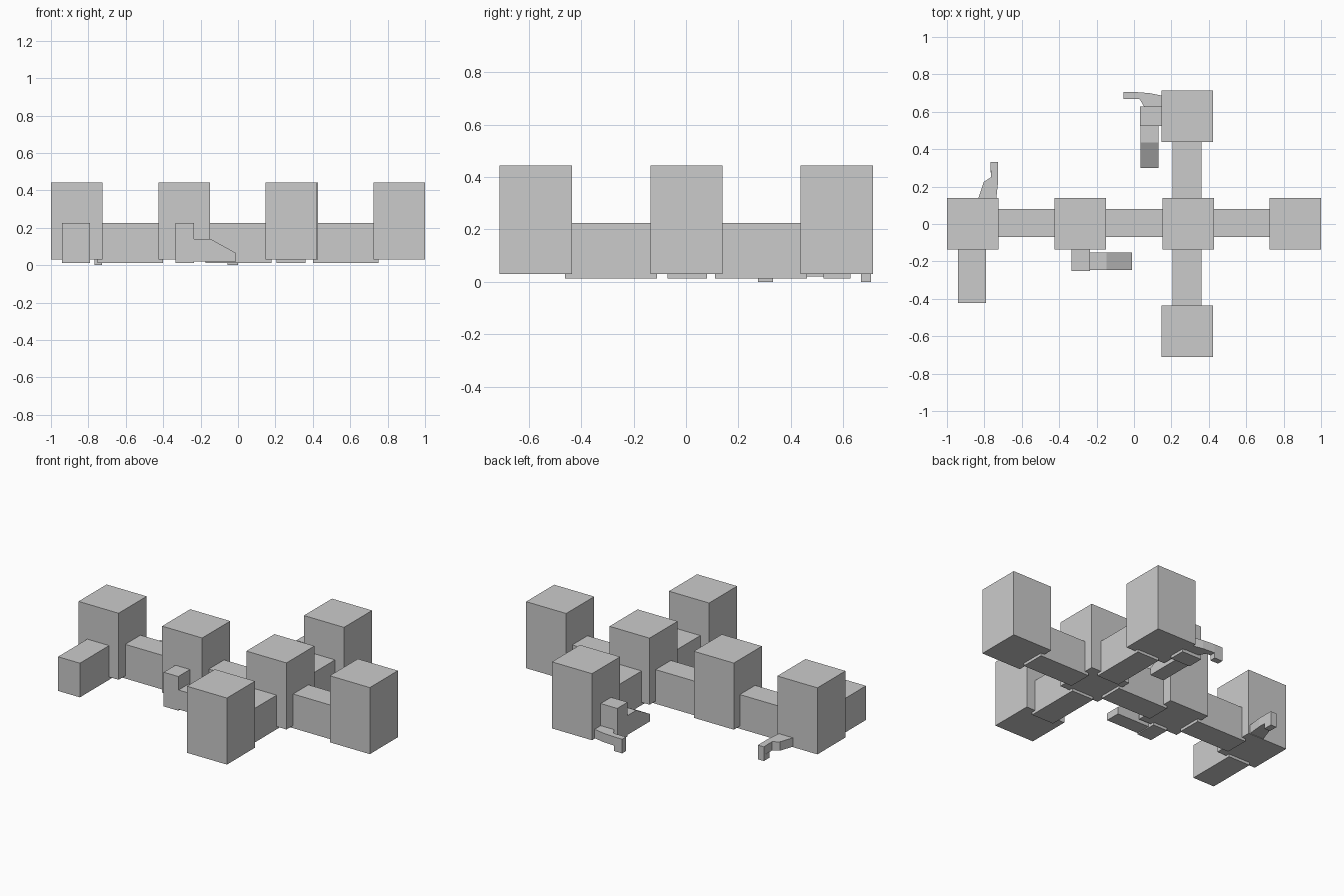
import bpy
from mathutils import Vector

if "Cube" in bpy.data.objects:
    bpy.data.objects.remove(bpy.data.objects["Cube"])


def add_mesh(name, verts, faces):
    me = bpy.data.meshes.new(name)
    me.from_pydata(verts, [], faces)
    ob = bpy.data.objects.new(name, me)
    bpy.context.collection.objects.link(ob)
    import bmesh
    bm = bmesh.new()
    bm.from_mesh(me)
    bmesh.ops.recalc_face_normals(bm, faces=bm.faces)
    bm.to_mesh(me)
    bm.free()
    return ob


def prism(name, base, offset):
    """Extrude a closed planar outline along an offset vector."""
    n = len(base)
    base = [Vector(p) for p in base]
    verts = base + [p + Vector(offset) for p in base]
    faces = [list(range(n))[::-1], list(range(n, 2 * n))]
    faces += [[i, (i + 1) % n, n + (i + 1) % n, n + i] for i in range(n)]
    return add_mesh(name, verts, faces)


def box(name, x0, x1, y0, y1, z0, z1):
    return prism(name, [(x0, y0, z0), (x1, y0, z0), (x1, y1, z0), (x0, y1, z0)],
                 (0, 0, z1 - z0))


# Tall blocks
H = 0.1375
towers = [(-0.8625, 0.002), (-0.2885, 0.002), (0.29, 0.002), (0.8625, 0.002),
          (0.284, 0.575), (0.284, -0.573)]
for i, (x, y) in enumerate(towers):
    box(f"tower_{i + 1}", x - H, x + H, y - H, y + H, 0.03, 0.443)

# Low connecting blocks, reaching slightly under the towers
LOW, TOP = 0.013, 0.225
for i, (x0, x1) in enumerate([(-0.75, -0.40), (-0.175, 0.178), (0.40, 0.75)]):
    box(f"corridor_{i + 1}", x0, x1, -0.07, 0.08, LOW, TOP)
for i, (y0, y1) in enumerate([(0.11, 0.462), (-0.462, -0.11)]):
    box(f"cross_corridor_{i + 1}", 0.207, 0.36, y0, y1, LOW, TOP)
box("side_wing", -0.94, -0.79, -0.422, -0.11, LOW, TOP)

# Porches
box("front_porch", -0.335, -0.235, -0.25, -0.11, LOW, TOP)
box("rear_porch", 0.033, 0.17, 0.525, 0.627, LOW, TOP)

# Sloped ramps leaving the porches: (distance, height)
ramp = [(0, 0.02), (0, 0.14), (0.09, 0.14), (0.226, 0.065), (0.226, 0.02)]
prism("front_ramp", [(-0.236 + d, -0.247, z) for d, z in ramp], (0, 0.095, 0))
prism("rear_ramp", [(0.036, 0.526 - d, z) for d, z in ramp], (0.095, 0, 0))


# Bent arms with a foot at the tip
def arm(name, outline, foot):
    prism(name, [(x, y, 0.033) for x, y in outline], (0, 0, 0.055))
    box(name + "_foot", *foot, 0, 0.036)


arm("side_arm",
    [(-0.835, 0.13), (-0.803, 0.225), (-0.765, 0.25), (-0.767, 0.332),
     (-0.726, 0.332), (-0.726, 0.23), (-0.737, 0.13)],
    (-0.767, -0.726, 0.275, 0.332))
arm("rear_arm",
    [(0.155, 0.685), (0.08, 0.7), (0.0, 0.706), (-0.056, 0.706), (-0.056, 0.668),
     (0.03, 0.668), (0.058, 0.62), (0.155, 0.62)],
    (-0.056, 0.0, 0.668, 0.706))
